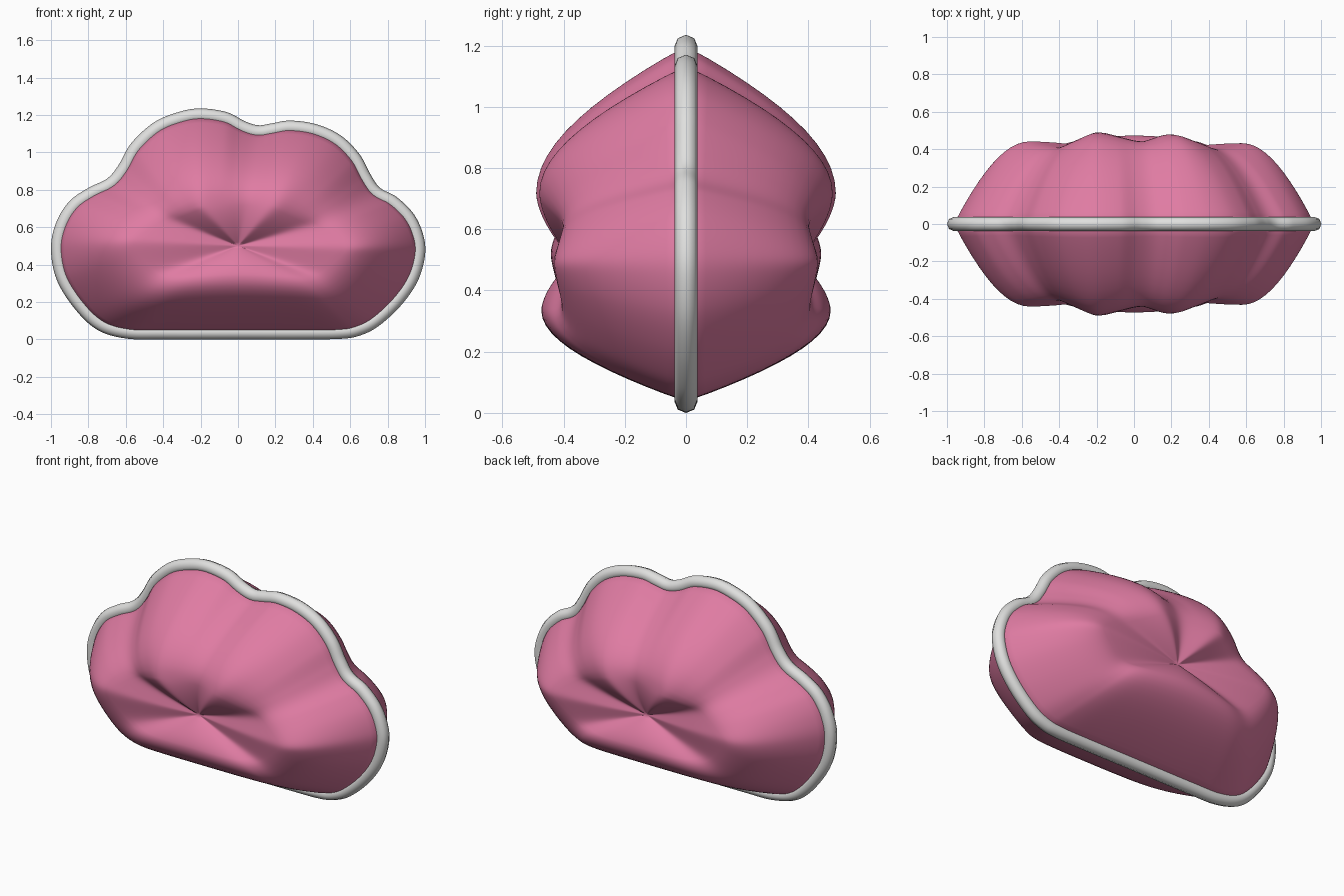
import bpy, bmesh, math
from mathutils import Vector

if "Cube" in bpy.data.objects:
    bpy.data.objects.remove(bpy.data.objects["Cube"])

PIPING_RADIUS = 0.038
STEPS = 8      # samples between outline knots
ROWS = 12      # rows from seam to crest, and again from crest to dimple
DIMPLE = Vector((0, 0.5, 0.37))    # x, z, depth of the tufted centre

# Outer cloud outline (x, z), starting at the middle of the base
OUTLINE = [(0, 0), (-.4, 0), (-.6, .005), (-.75, .05), (-.87, .16), (-.97, .32),
           (-1, .49), (-.97, .63), (-.9, .74), (-.8, .81), (-.7, .86), (-.64, .93),
           (-.57, 1.05), (-.45, 1.16), (-.32, 1.215), (-.2, 1.235), (-.06, 1.215),
           (.04, 1.165), (.11, 1.145), (.18, 1.155), (.28, 1.17), (.42, 1.15),
           (.55, 1.09), (.65, .99), (.71, .88), (.76, .81), (.85, .76), (.94, .67),
           (.99, .56), (1, .45), (.96, .31), (.87, .18), (.75, .07), (.65, .02),
           (.55, .003), (.35, 0)]

# Crest of each lobe and valley: outline position, x, z, depth
CREST = [(0, 0, .34, .48), (1.5, -.3, .32, .455), (3, -.43, .34, .4),
         (6, -.58, .52, .447), (10, -.38, .65, .405), (14.5, -.2, .72, .498),
         (18, .04, .74, .435), (21, .2, .72, .488), (25, .42, .62, .395),
         (28.5, .6, .49, .437), (32, .43, .34, .4), (34.5, .3, .32, .455),
         (36, 0, .34, .48)]


def make_material(name, color, roughness):
    mat = bpy.data.materials.new(name)
    mat.use_nodes = True
    mat.diffuse_color = (*color, 1)
    bsdf = mat.node_tree.nodes["Principled BSDF"]
    bsdf.inputs["Base Color"].default_value = (*color, 1)
    bsdf.inputs["Roughness"].default_value = roughness
    return mat


def closed_spline(points, steps):
    """Smooth closed curve through the points."""
    pts = [Vector(p) for p in points]
    n, result = len(pts), []
    for i in range(n):
        a, b, c, d = (pts[(i + k) % n] for k in (-1, 0, 1, 2))
        for s in range(steps):
            t = s / steps
            result.append(b + (c - a) * t / 2
                          + (2 * a - 5 * b + 4 * c - d) * t ** 2 / 2
                          + (3 * b - a - 3 * c + d) * t ** 3 / 2)
    return result


def inset(points, distance):
    """Move a closed outline inwards."""
    result = []
    for i, p in enumerate(points):
        along = (points[(i + 1) % len(points)] - points[i - 1]).normalized()
        result.append(p + Vector((along.y, -along.x)) * distance)
    return result


def crest_ring(count):
    """Sample the crest around the cloud and round it off."""
    ring = []
    for i in range(count):
        k = i / STEPS
        for a, b in zip(CREST, CREST[1:]):
            if a[0] <= k < b[0]:
                t = (k - a[0]) / (b[0] - a[0])
                ring.append(Vector(a[1:]).lerp(Vector(b[1:]), t))
    for _ in range(40):
        ring = [(ring[i - 1] + ring[i] * 2 + ring[(i + 1) % count]) / 4
                for i in range(count)]
    return ring


def cushion_point(rim, crest, row):
    """Point on one padded side: x, z, depth."""
    if row <= ROWS:
        u = row / ROWS
        flat = rim.lerp(crest.xy, u)
        return flat.x, flat.y, crest.z * math.sin(u * math.pi / 2) ** 0.93
    v = (row - ROWS) / ROWS
    flat = crest.xy.lerp(DIMPLE.xy, v)
    return flat.x, flat.y, crest.z + (DIMPLE.z - crest.z) * v ** 1.7


pink = make_material("pink fabric", (0.74, 0.2, 0.365), 0.8)
grey = make_material("light grey piping", (0.74, 0.74, 0.73), 0.6)

seam = inset(closed_spline(OUTLINE, STEPS), PIPING_RADIUS)
crests = crest_ring(len(seam))
count = len(seam)

# Padded body: front and back share the seam
bm = bmesh.new()
rim_verts = [bm.verts.new((p.x, 0, p.y)) for p in seam]
for side in (-1, 1):
    previous = rim_verts
    for row in range(1, 2 * ROWS):
        ring = []
        for rim, crest in zip(seam, crests):
            x, z, depth = cushion_point(rim, crest, row)
            ring.append(bm.verts.new((x, side * depth, z)))
        for i in range(count):
            j = (i + 1) % count
            bm.faces.new((previous[i], previous[j], ring[j], ring[i]))
        previous = ring
    tuft = bm.verts.new((DIMPLE.x, side * DIMPLE.z, DIMPLE.y))
    for i in range(count):
        bm.faces.new((previous[i], previous[(i + 1) % count], tuft))
bmesh.ops.recalc_face_normals(bm, faces=bm.faces)
for face in bm.faces:
    face.smooth = True
mesh = bpy.data.meshes.new("cushion_body")
bm.to_mesh(mesh)
bm.free()
mesh.materials.append(pink)
body = bpy.data.objects.new("cushion_body", mesh)
bpy.context.collection.objects.link(body)

# Piping cord along the seam
curve = bpy.data.curves.new("seam_piping", "CURVE")
curve.dimensions = "3D"
curve.bevel_depth = PIPING_RADIUS
curve.bevel_resolution = 2
spline = curve.splines.new("POLY")
spline.points.add(count - 1)
for point, p in zip(spline.points, seam):
    point.co = (p.x, 0, p.y, 1)
spline.use_cyclic_u = True
spline.use_smooth = True
curve.materials.append(grey)
piping = bpy.data.objects.new("seam_piping", curve)
bpy.context.collection.objects.link(piping)
